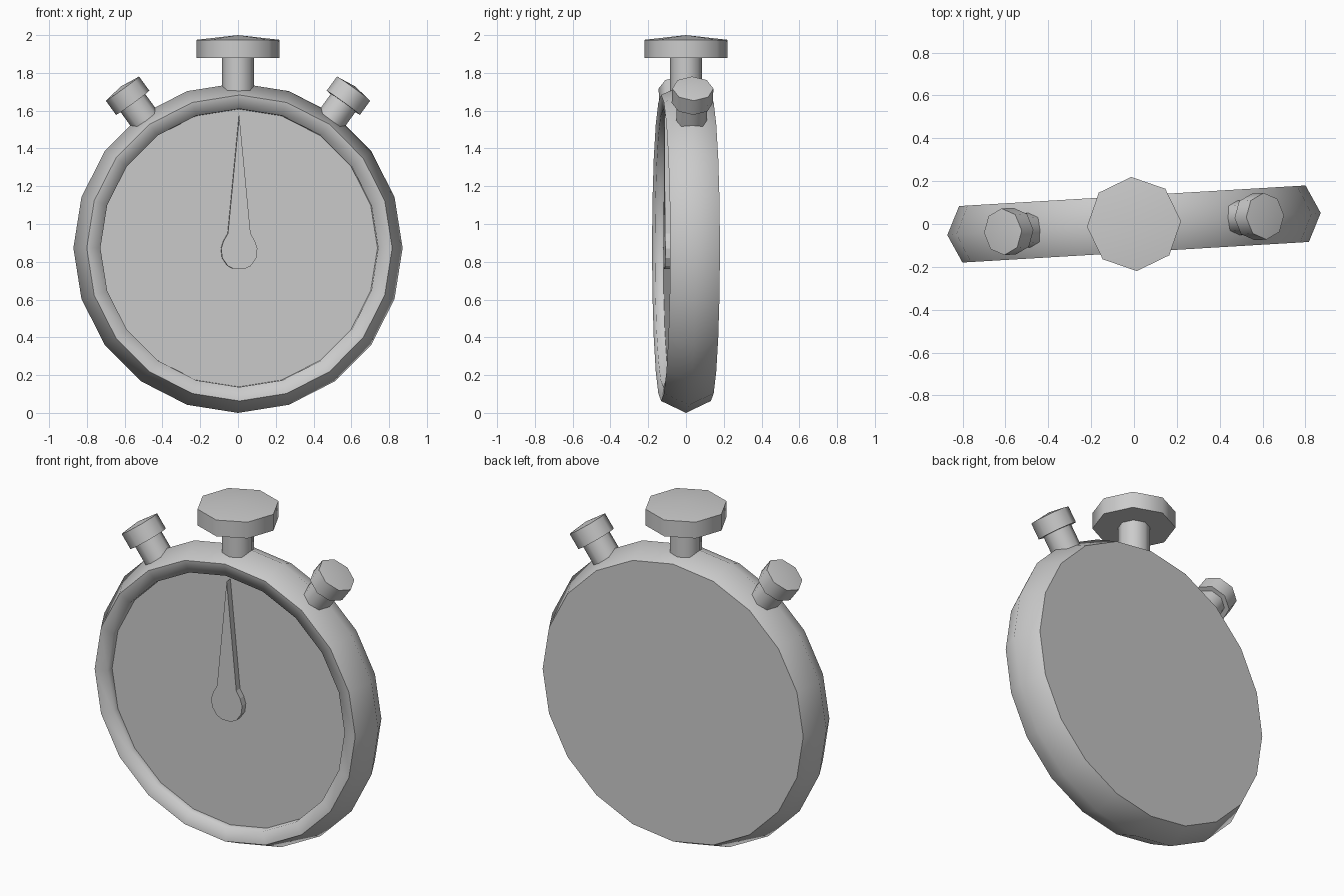
import bpy, bmesh, math
from mathutils import Matrix

if "Cube" in bpy.data.objects:
    bpy.data.objects.remove(bpy.data.objects["Cube"], do_unlink=True)

CENTRE_Z = 0.873
TURN = Matrix.Rotation(math.radians(3.4), 4, 'Z')       # whole watch is turned slightly
CENTRE = TURN @ Matrix.Translation((0, 0, CENTRE_Z))

grey = bpy.data.materials.new("plain_grey")
grey.use_nodes = True
grey.diffuse_color = (0.6, 0.6, 0.6, 1)
grey.node_tree.nodes["Principled BSDF"].inputs["Base Color"].default_value = (0.6, 0.6, 0.6, 1)


def finish(name, bm, matrix):
    bmesh.ops.recalc_face_normals(bm, faces=bm.faces)
    bm.transform(matrix)
    mesh = bpy.data.meshes.new(name)
    bm.to_mesh(mesh)
    bm.free()
    mesh.materials.append(grey)
    obj = bpy.data.objects.new(name, mesh)
    bpy.context.collection.objects.link(obj)
    return obj


def lathe(name, profile, sides, matrix, sharp):
    """Closed solid turned round local z; profile is (radius, height), ends on the axis.
    Rings whose index is in sharp keep a hard edge."""
    bm = bmesh.new()
    rings = []
    for r, h in profile:
        count = sides if r > 0 else 1
        rings.append([bm.verts.new((r * math.cos(math.tau * i / sides),
                                    r * math.sin(math.tau * i / sides), h))
                      for i in range(count)])
    for a, b in zip(rings, rings[1:]):
        for i in range(sides):
            j = (i + 1) % sides
            quad = [a[i % len(a)], a[j % len(a)], b[j % len(b)], b[i % len(b)]]
            bm.faces.new(list(dict.fromkeys(quad))).smooth = True
    for k in sharp:
        for i in range(sides):
            bm.edges.get((rings[k][i], rings[k][(i + 1) % sides])).smooth = False
    return finish(name, bm, matrix)


def button(name, matrix, stem_r, stem_lo, cap_r, cap_lo, cap_rim, cap_top):
    """Eight-sided stem with a wider, slightly peaked cap."""
    lathe(name + "_stem", [(0, stem_lo), (stem_r, stem_lo), (stem_r, cap_lo + 0.01),
                           (0, cap_lo + 0.01)], 8, matrix, (1, 2))
    lathe(name + "_cap", [(0, cap_lo), (cap_r, cap_lo), (cap_r, cap_rim),
                          (0, cap_top)], 8, matrix, (1, 2))


# Case with ridged rim, rounded bezel lip and recessed dial
lathe("case", [(0, -0.077), (0.735, -0.077), (0.737, -0.121), (0.81, -0.132),
               (0.873, 0), (0.81, 0.132), (0, 0.132)],
      20, CENTRE @ Matrix.Rotation(-math.pi / 2, 4, 'X'), (1, 3, 5))

# Teardrop hand standing proud of the dial
half = [(0.06, 0.95), (0.083, 0.91), (0.096, 0.87), (0.09, 0.82), (0.06, 0.777), (0.025, 0.761)]
outline = [(0, 1.575)] + half + [(-x, z) for x, z in reversed(half)]
bm = bmesh.new()
face = bm.faces.new([bm.verts.new((x, -0.115, z)) for x, z in outline])
ext = bmesh.ops.extrude_face_region(bm, geom=[face], use_keep_orig=True)
bmesh.ops.translate(bm, vec=(0, 0.042, 0),
                    verts=[g for g in ext["geom"] if isinstance(g, bmesh.types.BMVert)])
finish("hand", bm, TURN)

# Large crown on top
button("crown", TURN, 0.086, 1.66, 0.22, 1.88, 1.975, 2.0)

# Two slanted side buttons, pointing out from the case centre
for side, name in ((1, "left_button"), (-1, "right_button")):
    tilt = Matrix.Rotation(side * math.radians(36), 4, 'Y')
    button(name, CENTRE @ tilt, 0.081, 0.8, 0.109, 0.95, 1.043, 1.057)
